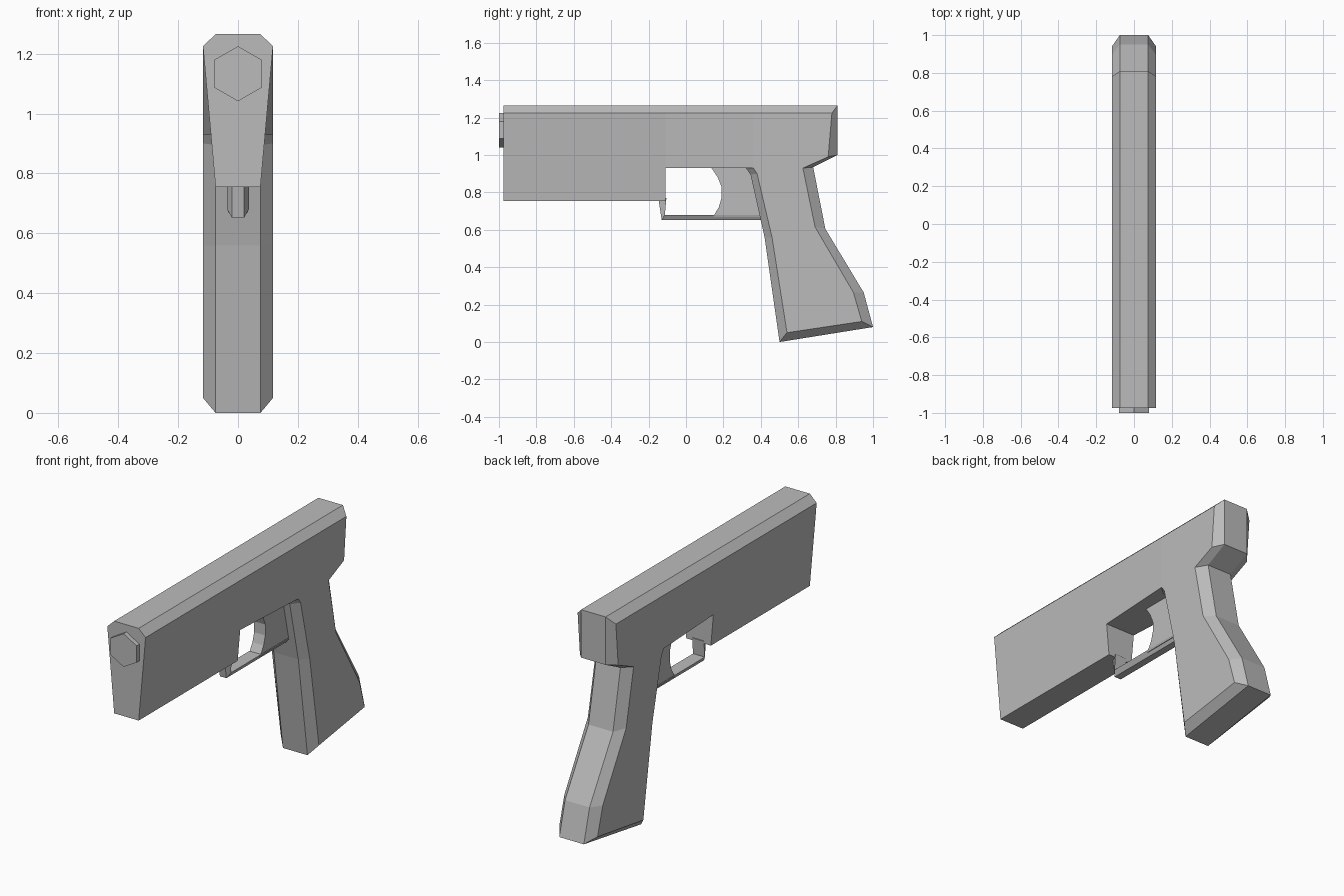
import bpy
import bmesh
import math

if "Cube" in bpy.data.objects:
    bpy.data.objects.remove(bpy.data.objects["Cube"], do_unlink=True)

GREY = (0.5, 0.5, 0.5, 1.0)
metal = bpy.data.materials.new("plain_grey")
metal.use_nodes = True
metal.diffuse_color = GREY
metal.node_tree.nodes["Principled BSDF"].inputs["Base Color"].default_value = GREY


def finish(name, bm):
    """Clean a mesh and add it to the scene as a flat-shaded object."""
    bmesh.ops.remove_doubles(bm, verts=bm.verts, dist=0.0005)
    bmesh.ops.recalc_face_normals(bm, faces=bm.faces)
    mesh = bpy.data.meshes.new(name)
    bm.to_mesh(mesh)
    bm.free()
    mesh.materials.append(metal)
    obj = bpy.data.objects.new(name, mesh)
    bpy.context.collection.objects.link(obj)
    return obj


def extrude_side(name, profile, half):
    """Extrude a (y, z) profile across x from -half to half."""
    bm = bmesh.new()
    left = [bm.verts.new((half, y, z)) for y, z in profile]
    right = [bm.verts.new((-half, y, z)) for y, z in profile]
    bm.faces.new(left)
    bm.faces.new(right)
    for i in range(len(profile)):
        j = (i + 1) % len(profile)
        bm.faces.new((left[i], left[j], right[j], right[i]))
    return finish(name, bm)


# Body: slide, frame and grip share one outline with chamfered edges
CORE, WIDE = 0.075, 0.117
outline = [  # core (y, z), side (y, z)
    ((-0.975, 1.265), (-0.975, 1.225)),
    ((-0.11, 1.265), (-0.11, 1.225)),
    ((0.36, 1.265), (0.36, 1.225)),
    ((0.81, 1.265), (0.78, 1.225)),
    ((0.81, 1.0), (0.76, 0.99)),
    ((0.68, 0.935), (0.625, 0.93)),
    ((0.745, 0.605), (0.69, 0.615)),
    ((0.95, 0.265), (0.895, 0.265)),
    ((1.0, 0.08), (0.94, 0.11)),
    ((0.5, 0.0), (0.54, 0.05)),
    ((0.42, 0.56), (0.46, 0.56)),
    ((0.345, 0.895), (0.38, 0.9)),
    ((0.32, 0.93), (0.36, 0.93)),
    ((-0.11, 0.93), (-0.11, 0.93)),
    ((-0.11, 0.755), (-0.11, 0.755)),
    ((-0.975, 0.755), (-0.975, 0.755)),
]


def side_x(y, z):
    """The front part tapers towards its lower edge."""
    if y > 0:
        return WIDE
    return CORE + (WIDE - CORE) * (z - 0.755) / (1.225 - 0.755)


bm = bmesh.new()
count = len(outline)
cores = []
for sign in (1, -1):
    core = [bm.verts.new((sign * CORE, *c)) for c, s in outline]
    side = [bm.verts.new((sign * side_x(*s), *s)) for c, s in outline]
    cores.append(core)
    for i in range(count):
        j = (i + 1) % count
        bm.faces.new((core[i], core[j], side[j], side[i]))
    bm.faces.new([side[i] for i in (0, 1, 13, 14, 15)])
    bm.faces.new([side[i] for i in (1, 2, 12, 13)])
    bm.faces.new(side[2:13])
for i in range(count):
    j = (i + 1) % count
    bm.faces.new((cores[0][i], cores[0][j], cores[1][j], cores[1][i]))
bmesh.ops.dissolve_degenerate(bm, dist=0.0005, edges=bm.edges)
finish("body", bm)

# Muzzle: short six-sided boss with a corner at the top
bpy.ops.mesh.primitive_cylinder_add(
    vertices=6, radius=0.092, depth=0.05,
    location=(0, -0.975, 1.133), rotation=(math.pi / 2, 0, 0))
muzzle = bpy.context.object
muzzle.name = "muzzle"
muzzle.data.materials.append(metal)

# Trigger: concave front edge, running back into the grip
extrude_side("trigger", [
    (0.13, 0.94), (0.17, 0.88), (0.19, 0.83), (0.19, 0.77),
    (0.175, 0.72), (0.145, 0.67), (0.43, 0.67), (0.38, 0.94)], 0.034)

# Trigger guard: bevelled strip, wide inside and narrow outside
path = [  # inner (y, z), outer (y, z)
    ((-0.105, 0.77), (-0.148, 0.77)),
    ((-0.113, 0.68), (-0.13, 0.652)),
    ((0.43, 0.68), (0.43, 0.652)),
]
bm = bmesh.new()
rings = []
for inner, outer in path:
    rings.append([bm.verts.new((x, *p)) for x, p in (
        (-0.036, inner), (0.036, inner), (0.02, outer), (-0.02, outer))])
for a, b in zip(rings, rings[1:]):
    for i in range(4):
        j = (i + 1) % 4
        bm.faces.new((a[i], a[j], b[j], b[i]))
bm.faces.new(rings[0])
bm.faces.new(rings[-1])
finish("trigger_guard", bm)
